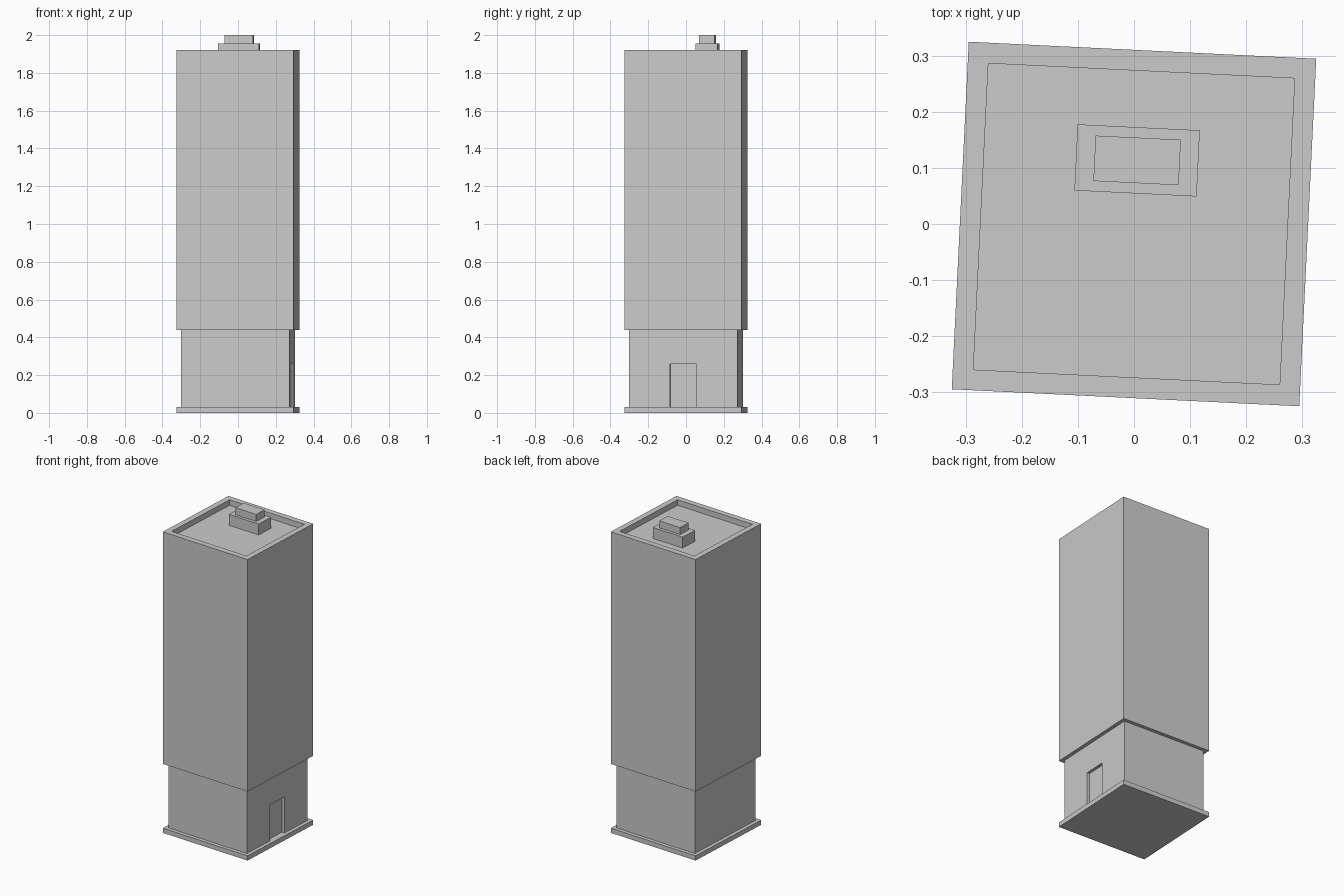
import bpy, bmesh, math
from mathutils import Matrix

if "Cube" in bpy.data.objects:
    bpy.data.objects.remove(bpy.data.objects["Cube"])

TURN = Matrix.Rotation(math.radians(-2.8), 4, 'Z')  # whole tower is slightly turned


def box(name, sx, sy, z0, z1, x=0.0, y=0.0, rim=0.0, sink=0.0):
    """Box from z0 to z1; an optional rim leaves a sunken top."""
    bm = bmesh.new()
    bmesh.ops.create_cube(bm, size=1)
    bmesh.ops.scale(bm, vec=(sx, sy, z1 - z0), verts=bm.verts)
    bmesh.ops.translate(bm, vec=(x, y, (z0 + z1) / 2), verts=bm.verts)
    if rim:
        bm.normal_update()
        top = max(bm.faces, key=lambda f: f.calc_center_median().z)
        bmesh.ops.inset_region(bm, faces=[top], thickness=rim)
        walls = bmesh.ops.extrude_discrete_faces(bm, faces=[top])["faces"]
        bmesh.ops.translate(bm, vec=(0, 0, -sink), verts=walls[0].verts)
    bmesh.ops.transform(bm, matrix=TURN, verts=bm.verts)
    bmesh.ops.recalc_face_normals(bm, faces=bm.faces)
    mesh = bpy.data.meshes.new(name)
    bm.to_mesh(mesh)
    bm.free()
    obj = bpy.data.objects.new(name, mesh)
    bpy.context.collection.objects.link(obj)
    return obj


# Base slab and recessed ground floor
box("base_slab", 0.62, 0.62, 0.0, 0.03)
ground = box("ground_floor", 0.574, 0.574, 0.03, 0.44)

# Shallow doorway in the right side
cutter = box("doorway_cutter", 0.036, 0.14, 0.0, 0.26, x=0.287)
cutter.hide_render = True
cutter.hide_set(True)
cut = ground.modifiers.new("doorway", 'BOOLEAN')
cut.operation = 'DIFFERENCE'
cut.solver = 'EXACT'
cut.object = cutter

# Tower with parapet around a sunken roof
box("tower", 0.62, 0.62, 0.44, 1.92, rim=0.052, sink=0.035)

# Stepped roof housing
box("roof_housing", 0.218, 0.118, 1.885, 1.955, y=0.1135)
box("roof_housing_cap", 0.152, 0.081, 1.955, 2.0, y=0.1135)
